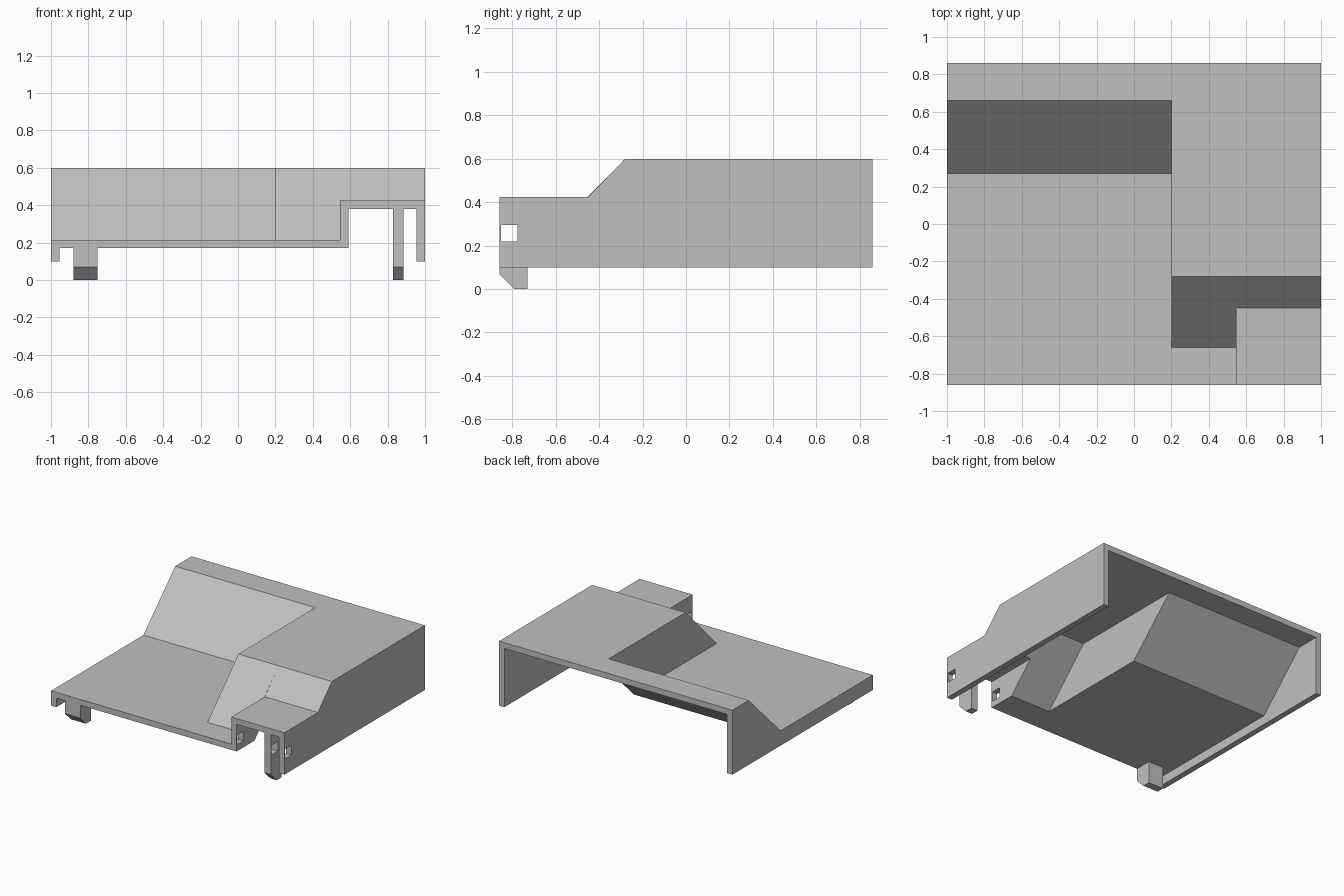
import bpy, bmesh, math

old = bpy.data.objects.get("Cube")
if old:
    bpy.data.objects.remove(old, do_unlink=True)

grey = bpy.data.materials.new("light grey plastic")
grey.use_nodes = True
colour = (0.53, 0.53, 0.53, 1)
grey.diffuse_color = colour
grey.node_tree.nodes["Principled BSDF"].inputs["Base Color"].default_value = colour

T = 0.045                             # sheet thickness
M = T * math.tan(math.radians(22.5))  # mitre shift at the 45 degree bends
FRONT, BACK, RIM = -0.86, 0.86, 0.1


def prism(name, x0, x1, profile):
    """Extrude a (y, z) outline from x0 to x1."""
    bm = bmesh.new()
    face = bm.faces.new([bm.verts.new((x0, y, z)) for y, z in profile])
    ext = bmesh.ops.extrude_face_region(bm, geom=[face])["geom"]
    bmesh.ops.translate(bm, vec=(x1 - x0, 0, 0),
                        verts=[v for v in ext if isinstance(v, bmesh.types.BMVert)])
    bmesh.ops.recalc_face_normals(bm, faces=bm.faces)
    mesh = bpy.data.meshes.new(name)
    bm.to_mesh(mesh)
    bm.free()
    mesh.materials.append(grey)
    obj = bpy.data.objects.new(name, mesh)
    bpy.context.scene.collection.objects.link(obj)
    return obj


def combine(target, other, operation):
    """Apply a boolean and discard the operand."""
    mod = target.modifiers.new(operation, "BOOLEAN")
    mod.operation, mod.solver, mod.object = operation, "EXACT", other
    with bpy.context.temp_override(object=target, active_object=target):
        bpy.ops.object.modifier_apply(modifier=mod.name)
    bpy.data.objects.remove(other, do_unlink=True)


def clean(obj):
    """Merge coplanar faces and weld seams."""
    bm = bmesh.new()
    bm.from_mesh(obj.data)
    bmesh.ops.remove_doubles(bm, verts=bm.verts, dist=0.0005)
    bmesh.ops.dissolve_limit(bm, angle_limit=0.01, verts=bm.verts, edges=bm.edges)
    bm.to_mesh(obj.data)
    bm.free()


def steps(low, y0, y1, high):
    """Top line: front flat, slope, back flat."""
    return [(FRONT, low), (y0, low), (y1, high), (BACK, high)]


def underside(top):
    """Same line, one sheet thickness inward."""
    return [(y if abs(y) == BACK else y + M, z - T) for y, z in top]


# Top lines of the three bays, and the rim line of the side walls
low_bay = steps(0.215, 0.27, 0.66, 0.6)
ramp_bay = steps(0.215, -0.66, -0.28, 0.6)
pocket_bay = steps(0.425, -0.45, -0.28, 0.6)
rim = [(FRONT, RIM), (BACK, RIM)]

# Bays and walls from right to left: start, end, top line, bottom line
bands = [
    (-1.0, -0.955, low_bay, rim),
    (-0.955, 0.2, low_bay, underside(low_bay)),
    (0.2, 0.245, ramp_bay, underside(low_bay)),
    (0.245, 0.545, ramp_bay, underside(ramp_bay)),
    (0.545, 0.59, pocket_bay, underside(ramp_bay)),
    (0.59, 0.955, pocket_bay, underside(pocket_bay)),
    (0.955, 1.0, pocket_bay, rim),
]
cover = None
for x0, x1, top, bottom in bands:
    part = prism("cover_shell", x0, x1, bottom + top[::-1])
    if cover:
        combine(cover, part, "UNION")
    else:
        cover = part
cover.name = "cover_shell"


# Snap clips with a chamfered front toe
def clip(name, x0, x1, top):
    return prism(name, x0, x1, [(FRONT, top), (FRONT, 0.07), (-0.79, 0),
                                (-0.73, 0), (-0.73, top)])


right_clip = clip("right_clip", -0.88, -0.75, 0.17)
left_clip = clip("left_clip", 0.83, 0.885, 0.38)

# Square pin hole through the pocket wall, left clip and left side wall
for obj in (cover, left_clip):
    hole = prism("pin_hole_cutter", 0.5, 1.1, [(-0.852, 0.22), (-0.775, 0.22),
                                               (-0.775, 0.295), (-0.852, 0.295)])
    hole.hide_render = True
    combine(obj, hole, "DIFFERENCE")

for obj in (cover, left_clip, right_clip):
    clean(obj)
